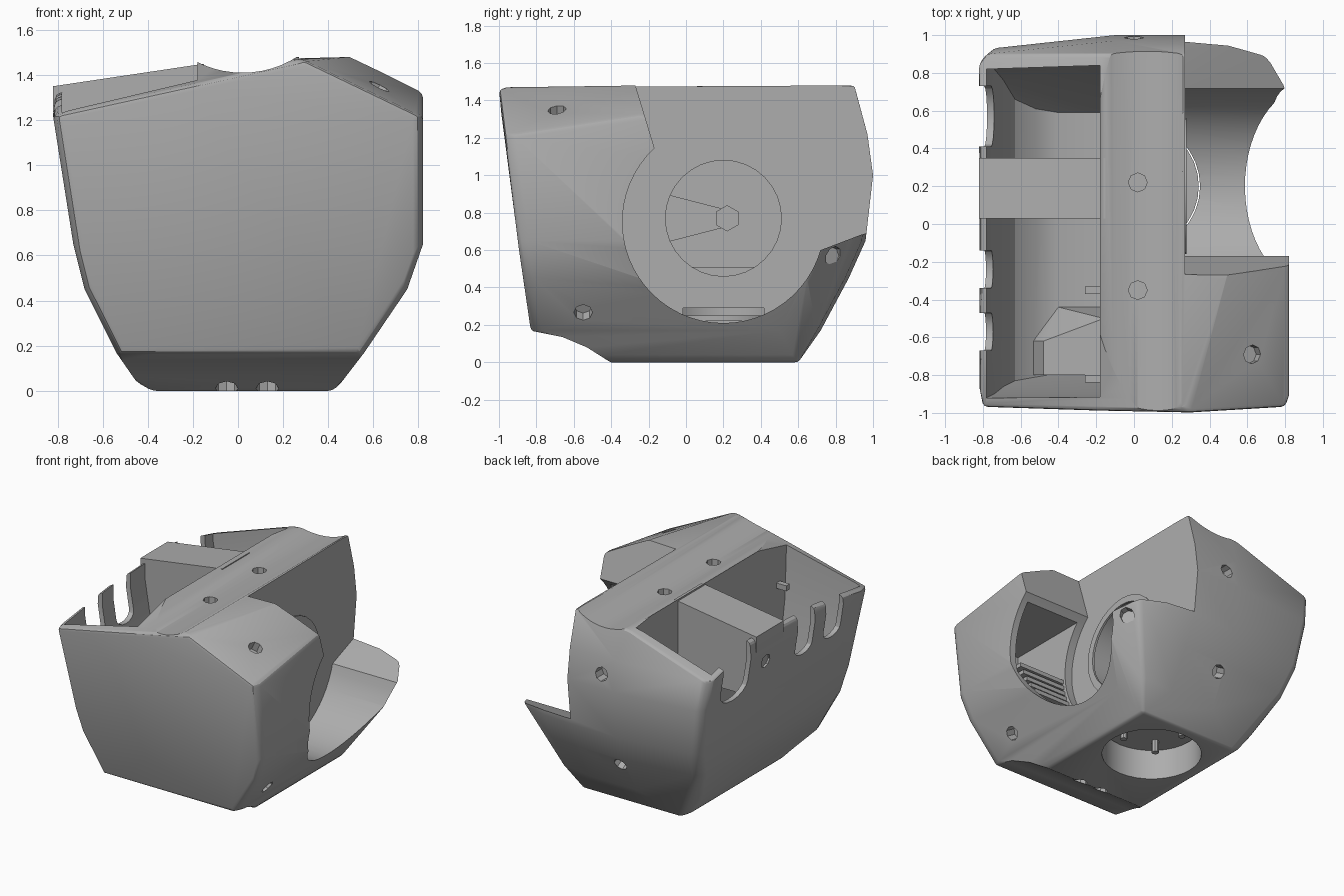
import bpy, bmesh, math
from mathutils import Vector

if "Cube" in bpy.data.objects:
    bpy.data.objects.remove(bpy.data.objects["Cube"], do_unlink=True)

grey = bpy.data.materials.new("plain_grey")
grey.use_nodes = True
grey.diffuse_color = (0.42, 0.42, 0.42, 1)
grey.node_tree.nodes["Principled BSDF"].inputs["Base Color"].default_value = (0.42, 0.42, 0.42, 1)


def finish(name, bm):
    bmesh.ops.recalc_face_normals(bm, faces=bm.faces)
    mesh = bpy.data.meshes.new(name)
    bm.to_mesh(mesh)
    bm.free()
    mesh.materials.append(grey)
    ob = bpy.data.objects.new(name, mesh)
    bpy.context.collection.objects.link(ob)
    return ob


def hull(name, points):
    bm = bmesh.new()
    for p in points:
        bm.verts.new(p)
    out = bmesh.ops.convex_hull(bm, input=bm.verts)
    spare = {v for v in out["geom_interior"] + out["geom_unused"] if isinstance(v, bmesh.types.BMVert)}
    bmesh.ops.delete(bm, geom=list(spare), context="VERTS")
    bmesh.ops.dissolve_limit(bm, angle_limit=0.03, verts=bm.verts, edges=bm.edges)
    return finish(name, bm)


def box(name, x, y, z):
    return hull(name, [(a, b, c) for a in x for b in y for c in z])


def rod(name, centre, axis, radius, depth, sides=32):
    bm = bmesh.new()
    bmesh.ops.create_cone(bm, cap_ends=True, segments=sides, radius1=radius, radius2=radius, depth=depth)
    ob = finish(name, bm)
    turn = Vector(axis).to_track_quat("Z", "Y").to_matrix().to_4x4()
    turn.translation = centre
    ob.data.transform(turn)
    return ob


def prism_x(name, profile, x0, x1):
    bm = bmesh.new()
    face = bm.faces.new([bm.verts.new((x0, y, z)) for y, z in profile])
    out = bmesh.ops.extrude_face_region(bm, geom=[face])
    moved = [v for v in out["geom"] if isinstance(v, bmesh.types.BMVert)]
    bmesh.ops.translate(bm, verts=moved, vec=(x1 - x0, 0, 0))
    return finish(name, bm)


def bake(ob):
    graph = bpy.context.evaluated_depsgraph_get()
    mesh = bpy.data.meshes.new_from_object(ob.evaluated_get(graph))
    ob.modifiers.clear()
    ob.data = mesh


def cut(ob, cutters):
    for c in cutters:
        mod = ob.modifiers.new("cut", "BOOLEAN")
        mod.operation, mod.solver, mod.object = "DIFFERENCE", "EXACT", c
        bake(ob)
        bpy.data.objects.remove(c, do_unlink=True)


# outer shell: levels of (height, left, right, front, back)
levels = [(0.17, -0.54, 0.56, -0.83, 0.72), (0.45, -0.68, 0.75, -0.87, 0.87),
          (0.65, -0.73, 0.82, -0.90, 0.96), (1.0, -0.785, 0.82, -0.945, 1.0),
          (1.22, -0.82, 0.82, -0.97, 0.97)]
points = [(x, y, 0) for x in (-0.38, 0.42) for y in (-0.4, 0.6)]
points += [(x, y, 0.04) for x in (-0.45, 0.46) for y in (-0.45, 0.57)]
for z, xl, xr, yf, yb in levels:
    points += [(xl + 0.02, yf, z), (xr - 0.02, yf, z), (xr, yf + 0.06, z), (xl, yf + 0.08, z),
               (xr, yb - 0.22, z), (xr - 0.13, yb - 0.07, z), (0.5, yb - 0.02, z), (0.27, yb, z),
               (-0.1, yb, z), (xl + 0.04, yb - 0.07, z), (xl, yb - 0.12, z)]
points += [(0.3, -1, 1.46), (-0.2, -0.99, 1.35), (-0.17, -0.5, 1.48), (0.27, -0.97, 1.47),
           (0.5, -0.25, 1.48), (0.82, -0.25, 1.32), (0.27, 0.9, 1.48), (-0.17, 0.5, 1.48),
           (-0.17, 0.9, 1.43), (-0.81, 0.42, 1.33), (-0.81, -0.35, 1.3)]
shell = hull("main_shell", points)
bevel = shell.modifiers.new("round", "BEVEL")
bevel.width, bevel.segments, bevel.angle_limit = 0.02, 2, math.radians(25)
bake(shell)

# side bay: round well that opens upward and backward
arc = [(0.2 + 0.54 * math.cos(a), 0.75 + 0.54 * math.sin(a))
       for a in (math.radians(133 + 6.2 * i) for i in range(35))]
bay_profile = [(-0.29, 1.7), (-0.27, 1.48)] + arc + [(0.93, 0.68), (1.2, 0.76), (1.2, 1.7)]
bay = prism_x("bay_cutter", bay_profile, 0.27, 1.2)

# open pocket on the other side, with a curved floor above the base recess
pocket = hull("pocket_cutter", [(x, y, z) for x, z, y0, y1 in (
    (-0.18, 1.7, -0.93, 0.84), (-0.78, 1.7, -0.93, 0.82), (-0.78, 1.2, -0.92, 0.82),
    (-0.74, 0.95, -0.9, 0.82), (-0.69, 0.65, -0.86, 0.76), (-0.63, 0.47, -0.83, 0.66),
    (-0.52, 0.37, -0.81, 0.61), (-0.4, 0.33, -0.79, 0.59), (-0.18, 0.32, -0.79, 0.59),
    (-0.18, 1.0, -0.9, 0.84)) for y in (y0, y1)])

# hollow front pod, reached through the bay
pod = hull("pod_cutter", [(x, y, z) for y in (-0.84, 0.1) for x, z in
           ((0.33, 0.36), (0.6, 0.36), (0.77, 0.6), (0.77, 1.1), (0.33, 1.1))])

# scooped underside below the front face
scoop = prism_x("scoop_cutter", [(-0.835, 0.17), (-0.66, 0.135), (-0.53, 0.08), (-0.4, -0.002),
                                 (-0.4, -0.2), (-1.1, -0.2), (-1.1, 0.17)], -1, 1)

cutters = [bay, pocket, pod, scoop,
           rod("dip_cutter", (0.02, 0, 1.86), (0, 1, 0), 0.45, 3, 64),
           rod("axle_cutter", (0.2, 0.2, 0.77), (1, 0, 0), 0.32, 0.5),
           rod("base_cutter", (0.01, 0.2, 0.08), (0, 0, 1), 0.34, 0.42)]

# round-bottomed notches along the pocket wall
for y, r in ((0.57, 0.16), (-0.24, 0.1), (-0.57, 0.1)):
    profile = [(y + r * math.cos(a), 1.05 + r * 0.6 * math.sin(a))
               for a in (math.pi * (1 + i / 8) for i in range(9))]
    cutters.append(prism_x("notch_cutter", profile + [(y + r, 1.7), (y - r, 1.7)], -1, -0.6))

# screw holes: centre and direction
for centre, axis in [((0.02, 0.22, 1.43), (0, 0, 1)), ((0.02, -0.35, 1.43), (0, 0, 1)),
                     ((0.63, -0.69, 1.36), (0.45, 0, 1)), ((0.62, -0.55, 0.27), (1, 0, -0.6)),
                     ((0.76, 0.81, 0.57), (1, 0.6, 0)), ((0, 0.98, 1.1), (0, 1, 0)),
                     ((-0.05, 0.82, 0.4), (0, 1, -0.6)), ((-0.78, 0.22, 1.12), (1, 0, 0)),
                     ((-0.05, -0.42, 0), (0, 0, 1)), ((0.13, -0.42, 0), (0, 0, 1))]:
    cutters.append(rod("screw_cutter", centre, axis, 0.05, 0.14, 8))
cut(shell, cutters)

# crossbar bridging the pocket
hull("crossbar", [(x, y, z) for y in (0.03, 0.35) for x, z in
     ((-0.15, 1.45), (-0.82, 1.35), (-0.82, 1.24), (-0.74, 0.9), (-0.15, 0.9))])

# thin collar around the axle hole
collar = rod("axle_collar", (0.27, 0.2, 0.77), (1, 0, 0), 0.36, 0.016)
cut(collar, [rod("collar_cutter", (0.27, 0.2, 0.77), (1, 0, 0), 0.31, 0.2)])

# axle hub, its wedge arm and a ledge deep in the hole
rod("axle_hub", (-0.02, 0.22, 0.77), (1, 0, 0), 0.07, 0.08, 6)
prism_x("axle_arm", [(-0.11, 0.64), (0.2, 0.72), (0.2, 0.82), (-0.11, 0.9)], -0.06, -0.02)
box("axle_ledge", (-0.06, 0.2), (0.02, 0.4), (0.46, 0.51))

# slats across the lower mouth of the pod
for i in range(5):
    z = 0.7 - 0.05 * i
    y = 0.2 - math.sqrt(0.55 ** 2 - (z - 0.75) ** 2)
    box("pod_slat", (0.32, 0.71 - 0.02 * i), (y - 0.09, y - 0.01), (z - 0.02, z + 0.01))

# disc and posts inside the base recess
rod("base_disc", (0.01, 0.2, 0.235), (0, 0, 1), 0.333, 0.03)
for i in range(4):
    a = math.pi * (0.25 + i / 2)
    rod("base_post", (0.2 * math.cos(a), 0.2 + 0.2 * math.sin(a), 0.18), (0, 0, 1), 0.025, 0.1, 8)

# pegs and ramp inside the pocket
for y in (-0.82, -0.35):
    box("pocket_peg", (-0.26, -0.16), (y - 0.02, y + 0.02), (1.1, 1.14))
hull("pocket_ramp", [(x, y, z) for x, z, y0, y1 in ((-0.54, 0.36, -0.8, -0.62), (-0.4, 0.33, -0.8, -0.44),
                     (-0.16, 0.33, -0.8, -0.44), (-0.16, 0.6, -0.8, -0.5), (-0.48, 0.5, -0.8, -0.62))
                     for y in (y0, y1)])

for ob in bpy.context.collection.objects:
    if ob.type == "MESH":
        bpy.ops.object.select_all(action="DESELECT")
        ob.select_set(True)
        bpy.context.view_layer.objects.active = ob
        bpy.ops.object.shade_smooth_by_angle(angle=math.radians(28))
